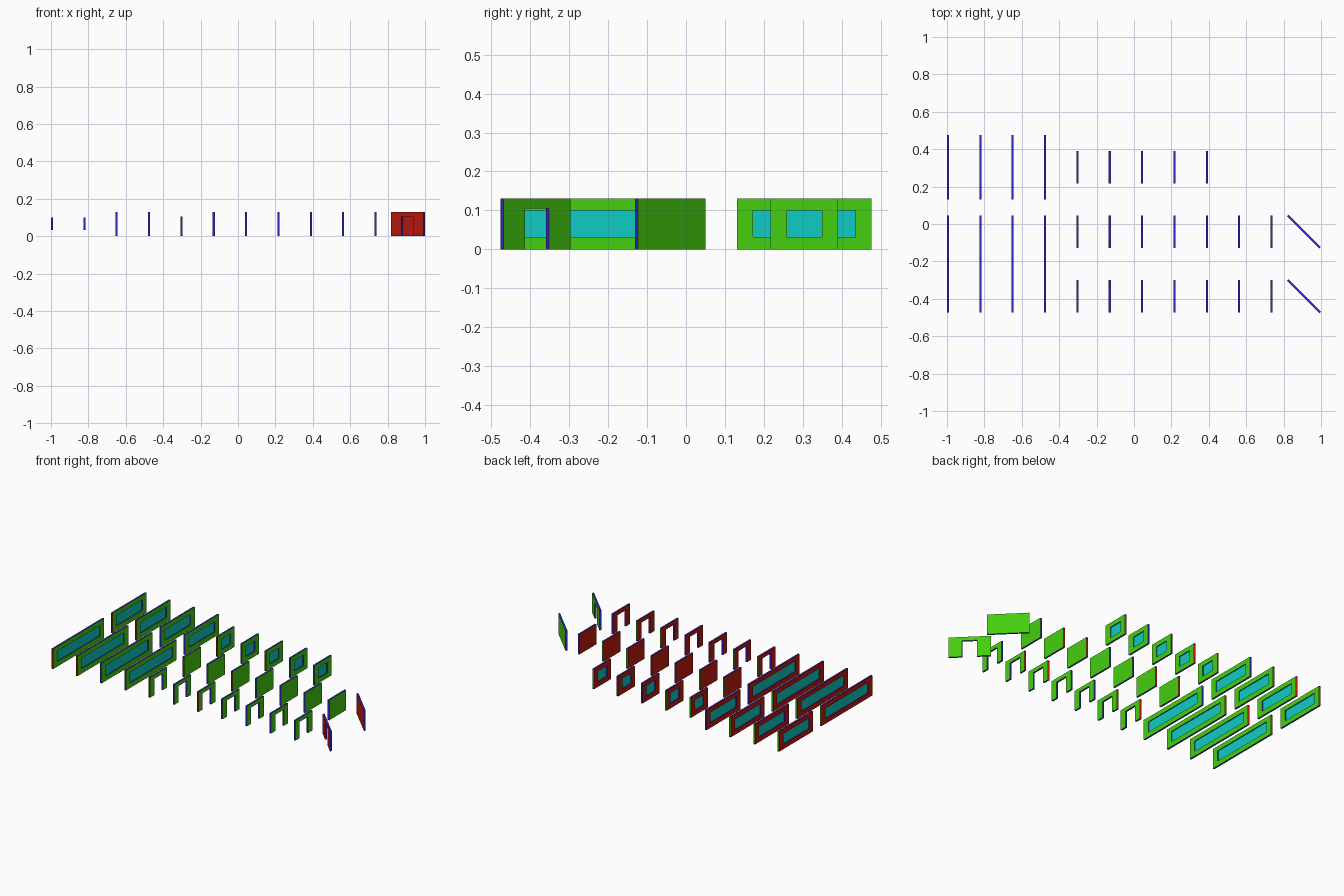
import bpy, bmesh
from math import radians, sqrt

if "Cube" in bpy.data.objects:
    bpy.data.objects.remove(bpy.data.objects["Cube"])

U, T, H = 0.173, 0.011, 0.13        # module width, wall thickness, wall height
X0 = -0.9945                        # first column


def material(name, rgb):
    m = bpy.data.materials.new(name)
    m.diffuse_color = (*rgb, 1)
    m.use_nodes = True
    m.node_tree.nodes["Principled BSDF"].inputs["Base Color"].default_value = m.diffuse_color
    return m


MATS = [material("outer_face", (0.06, 0.62, 0.005)),
        material("inner_face", (0.55, 0.01, 0.004)),
        material("edge_trim", (0.035, 0.02, 0.6)),
        material("glass", (0.005, 0.6, 0.56))]
GREEN, RED, BLUE, GLASS = range(4)


def quad(bm, pts, mat):
    f = bm.faces.new([bm.verts.new(p) for p in pts])
    f.material_index = mat


def panel(name, x, y, length, kind, caps, panes=1, angle=0):
    """Wall along y, outer side on +x. caps = (front end closed, back end closed)."""
    bm = bmesh.new()
    a, h = length / 2, T / 2

    # opening rectangle: half width, bottom, top
    if kind == "window":
        w, lo, hi = a - 0.0415, 0.032, 0.1
    elif kind == "door":
        w, lo, hi = U / 4, 0, 0.105

    # the two wall faces, framed around the opening
    if kind == "wall":
        rects = [(-a, a, 0, H)]
    else:
        rects = [(-a, -w, 0, H), (w, a, 0, H), (-w, w, hi, H)]
        if lo > 0:
            rects.append((-w, w, 0, lo))
    for y0, y1, z0, z1 in rects:
        quad(bm, [(h, y0, z0), (h, y1, z0), (h, y1, z1), (h, y0, z1)], GREEN)
        quad(bm, [(-h, y1, z0), (-h, y0, z0), (-h, y0, z1), (-h, y1, z1)], RED)

    def strip(y0, z0, y1, z1):
        quad(bm, [(-h, y0, z0), (h, y0, z0), (h, y1, z1), (-h, y1, z1)], BLUE)

    # top, bottom and closed ends
    strip(-a, H, a, H)
    if kind == "door":
        strip(-w, 0, -a, 0)
        strip(a, 0, w, 0)
    else:
        strip(a, 0, -a, 0)
    if caps[0]:
        strip(-a, 0, -a, H)
    if caps[1]:
        strip(a, H, a, 0)

    # reveal of the opening
    if kind != "wall":
        strip(-w, hi, -w, lo)
        strip(w, lo, w, hi)
        strip(w, hi, -w, hi)
        if lo > 0:
            strip(-w, lo, w, lo)

    # glass panes in the middle of the wall
    if kind == "window":
        for i in range(panes):
            y0, y1 = -w + 2 * w * i / panes, -w + 2 * w * (i + 1) / panes
            quad(bm, [(0, y0, lo), (0, y1, lo), (0, y1, hi), (0, y0, hi)], GLASS)

    if angle:
        bmesh.ops.remove_doubles(bm, verts=bm.verts, dist=1e-5)
    me = bpy.data.meshes.new(name)
    bm.to_mesh(me)
    bm.free()
    for m in MATS:
        me.materials.append(m)
    ob = bpy.data.objects.new(name, me)
    ob.location = (x, y, 0)
    ob.rotation_euler[2] = angle
    bpy.context.collection.objects.link(ob)


def col(i):
    return X0 + U * i


# row centres
BACK, LONG, MID, FRONT = 0.304, -0.2135, -0.0405, -0.3865

# wide and long window panels
for i, caps in enumerate([(0, 0), (0, 0), (1, 0), (1, 1)]):
    panel("wide_window", col(i), BACK, 2 * U, "window", caps, 3)
    panel("long_window", col(i), LONG, 3 * U, "window", caps, 4)

# single-width panels with each combination of end caps
ENDS = [(0, 0), (1, 0), (0, 1), (1, 1), (1, 0), (1, 0), (1, 1)]
for i, caps in enumerate(ENDS):
    if i < 5:
        panel("small_window", col(i + 4), BACK, U, "window", caps)
    panel("plain_wall", col(i + 4), MID, U, "wall", caps)
    panel("door_wall", col(i + 4), FRONT, U, "door", caps)

# diagonal panels
for name, y, kind in [("diagonal_wall", MID, "wall"), ("diagonal_door", FRONT, "door")]:
    panel(name, col(11), y, U * sqrt(2), kind, (1, 1), 1, radians(45))
